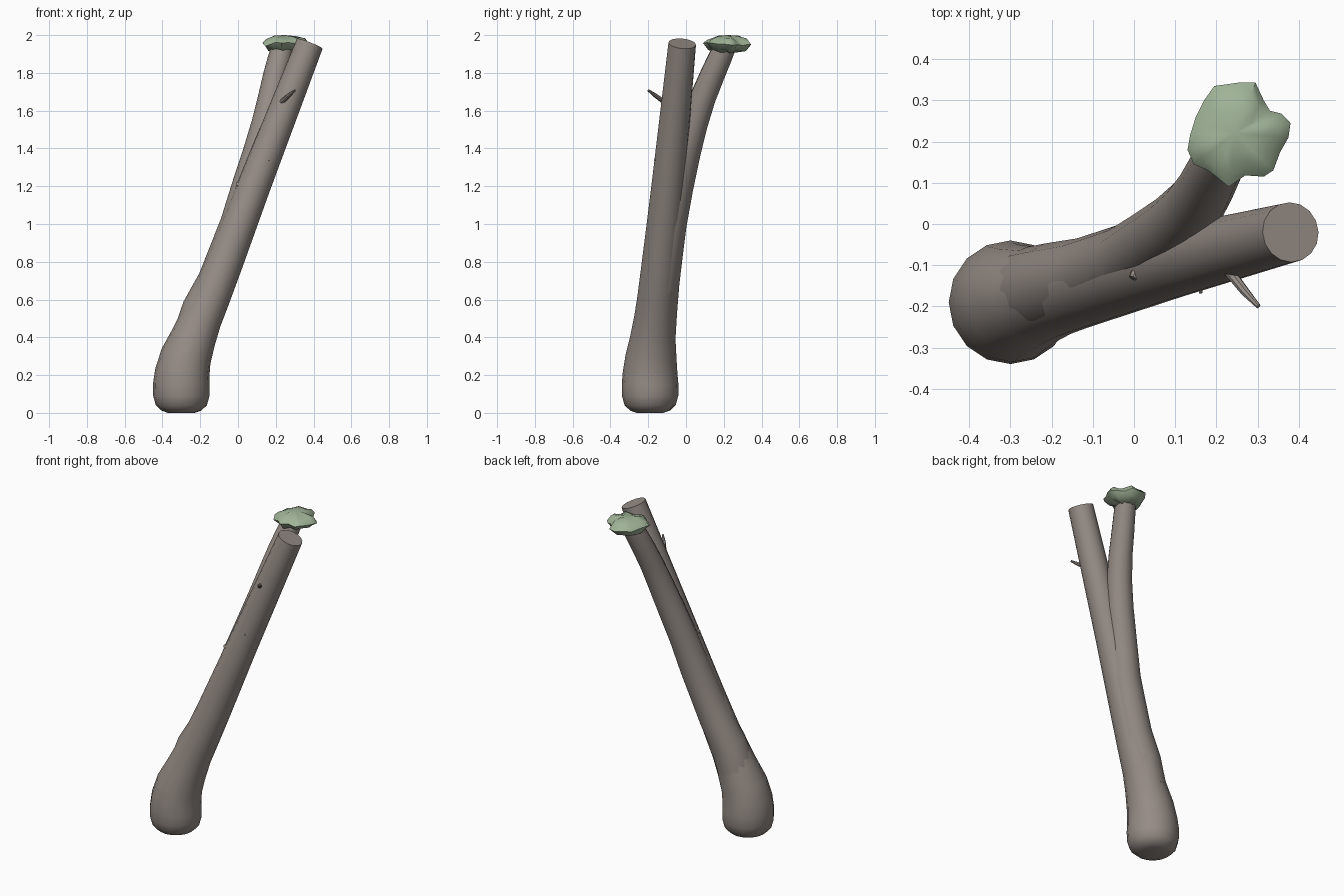
import bpy, bmesh, math, random
from mathutils import Vector

if "Cube" in bpy.data.objects:
    bpy.data.objects.remove(bpy.data.objects["Cube"])

random.seed(3)


def material(name, rgb):
    m = bpy.data.materials.new(name)
    m.diffuse_color = (*rgb, 1)
    m.use_nodes = True
    m.node_tree.nodes["Principled BSDF"].inputs["Base Color"].default_value = m.diffuse_color
    return m


bark = material("grey brown bark", (0.30, 0.26, 0.235))
leaf = material("soft green leaves", (0.35, 0.45, 0.31))


def finish(name, bm, mat, angle=40):
    bmesh.ops.recalc_face_normals(bm, faces=bm.faces)
    me = bpy.data.meshes.new(name)
    bm.to_mesh(me)
    bm.free()
    ob = bpy.data.objects.new(name, me)
    bpy.context.collection.objects.link(ob)
    me.materials.append(mat)
    bpy.ops.object.select_all(action='DESELECT')
    ob.select_set(True)
    bpy.context.view_layer.objects.active = ob
    bpy.ops.object.shade_smooth_by_angle(angle=math.radians(angle))
    return ob


def skin(bm, rings):
    n = len(rings[0])
    for a, b in zip(rings, rings[1:]):
        for i in range(n):
            j = (i + 1) % n
            bm.faces.new((a[i], a[j], b[j], b[i]))


def tube(name, path, sides, mat):
    """Sweep a circle along (x, y, z, radius) points, with flat end caps."""
    bm = bmesh.new()
    pts = [Vector(p[:3]) for p in path]
    rings = []
    for k, p in enumerate(pts):
        t = (pts[min(k + 1, len(pts) - 1)] - pts[max(k - 1, 0)]).normalized()
        u = Vector((0, 1, 0)).cross(t).normalized()
        v = t.cross(u)
        rings.append([bm.verts.new(p + path[k][3] * (u * math.cos(a) + v * math.sin(a)))
                      for a in (math.tau * i / sides for i in range(sides))])
    skin(bm, rings)
    bm.faces.new(rings[0])
    bm.faces.new(rings[-1])
    return finish(name, bm, mat)


# main leaning trunk with a rounded, swollen foot
tube("trunk", [
    (-.30, -.19, 0, .07), (-.30, -.19, .012, .105), (-.30, -.19, .04, .135),
    (-.30, -.19, .09, .149), (-.30, -.19, .15, .150), (-.295, -.19, .21, .145),
    (-.275, -.185, .30, .135), (-.235, -.175, .40, .120), (-.195, -.165, .50, .110),
    (-.15, -.155, .60, .104), (-.07, -.135, .80, .098), (.084, -.095, 1.2, .088),
    (.38, -.02, 1.955, .073)], 16, bark)

# second stem splitting off and bending backwards
tube("curved_branch", [
    (-.235, -.165, .40, .112), (-.19, -.15, .55, .106), (-.115, -.13, .70, .098),
    (-.06, -.108, .85, .094), (-.005, -.085, 1.0, .090), (.05, -.042, 1.2, .083),
    (.105, 0, 1.38, .079), (.145, .042, 1.53, .074), (.175, .09, 1.67, .069),
    (.20, .14, 1.79, .066), (.222, .18, 1.88, .063), (.238, .21, 1.945, .058)],
    14, bark)

# short side twig and broken stubs
tube("twig", [(.20, -.07, 1.615, .014), (.235, -.12, 1.65, .013),
              (.27, -.165, 1.682, .011), (.302, -.20, 1.708, .006)], 8, bark)
tube("branch_stub", [(.015, -.10, 1.20, .016), (-.002, -.132, 1.213, .011)], 8, bark)
tube("small_stub", [(.16, -.14, 1.335, .006), (.162, -.168, 1.34, .004)], 6, bark)

# leaf tuft: irregular outline lofted into a flat lump
outline = [(.195, .335), (.26, .344), (.295, .343), (.315, .30), (.33, .275),
           (.358, .268), (.38, .245), (.375, .21), (.355, .175), (.338, .13),
           (.315, .115), (.27, .118), (.23, .09), (.20, .115), (.18, .13),
           (.145, .145), (.13, .18), (.136, .215), (.15, .26), (.17, .30)]
cx, cy = .245, .22
bm = bmesh.new()
rings = []
for scale, z, jit in ((.45, 1.912, .006), (.78, 1.922, .008), (1, 1.95, .012),
                      (.82, 1.978, .007), (.45, 1.994, .004)):
    rings.append([bm.verts.new((cx + (x - cx) * scale, cy + (y - cy) * scale,
                                z + random.uniform(-jit, jit))) for x, y in outline])
skin(bm, rings)
for ring, z in ((rings[0], 1.905), (rings[-1], 2.0)):
    pole = bm.verts.new((cx, cy, z))
    for i in range(len(ring)):
        bm.faces.new((ring[i], ring[(i + 1) % len(ring)], pole))
finish("leaf_tuft", bm, leaf, 50)
